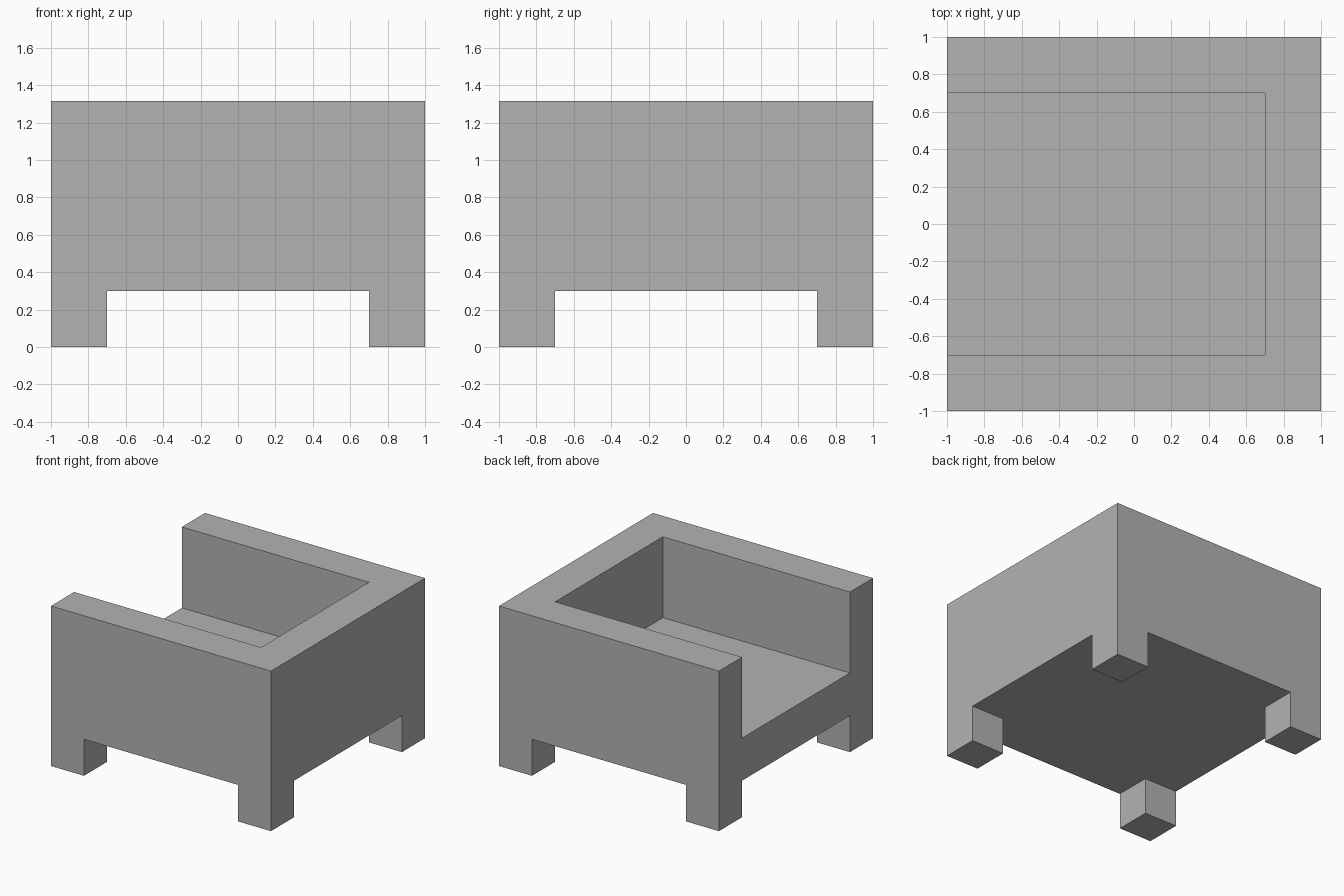
import bpy
import bmesh

cube = bpy.data.objects.get("Cube")
if cube:
    bpy.data.objects.remove(cube, do_unlink=True)

INNER = 0.70      # inner line of arms, back and legs
BASE_Z = 0.30     # underside of the seat
SEAT_Z = 0.65     # top of the seat
TOP_Z = 1.315     # top of arms and back

grey = bpy.data.materials.new("plain_grey")
grey.use_nodes = True
colour = (0.45, 0.45, 0.45, 1.0)
grey.diffuse_color = colour
grey.node_tree.nodes["Principled BSDF"].inputs["Base Color"].default_value = colour


def pull(bm, faces, z, keep=False):
    """Extrude faces as one region to height z, leaving no inner walls."""
    result = bmesh.ops.extrude_face_region(bm, geom=faces)["geom"]
    for v in result:
        if isinstance(v, bmesh.types.BMVert):
            v.co.z = z
    if not keep:
        old = [f for f in faces if f.is_valid]
        bmesh.ops.delete(bm, geom=old, context='FACES')


def faces_at(bm, z, rule):
    """Flat faces at height z whose centre satisfies the rule."""
    found = []
    for f in bm.faces:
        c = f.calc_center_median()
        if all(abs(v.co.z - z) < 0.001 for v in f.verts) and rule(c.x, c.y):
            found.append(f)
    return found


bm = bmesh.new()

# Seat slab, divided where the arms, back and legs begin
bmesh.ops.create_grid(bm, x_segments=3, y_segments=3, size=1.0)
for v in bm.verts:
    v.co.z = BASE_Z
    for axis in (0, 1):
        if abs(v.co[axis]) < 0.9:
            v.co[axis] = INNER if v.co[axis] > 0 else -INNER
pull(bm, bm.faces[:], SEAT_Z, keep=True)

# Arms and back rise as one U, open on the -x side
pull(bm, faces_at(bm, SEAT_Z, lambda x, y: abs(y) > INNER or x > INNER), TOP_Z)

# Corner legs
pull(bm, faces_at(bm, BASE_Z, lambda x, y: abs(x) > INNER and abs(y) > INNER), 0.0)

# Merge coplanar pieces into clean flat panels
bmesh.ops.dissolve_limit(bm, angle_limit=0.01, verts=bm.verts[:], edges=bm.edges[:])
bmesh.ops.recalc_face_normals(bm, faces=bm.faces[:])

mesh = bpy.data.meshes.new("armchair_body")
bm.to_mesh(mesh)
bm.free()
mesh.materials.append(grey)
bpy.context.scene.collection.objects.link(bpy.data.objects.new("armchair_body", mesh))
